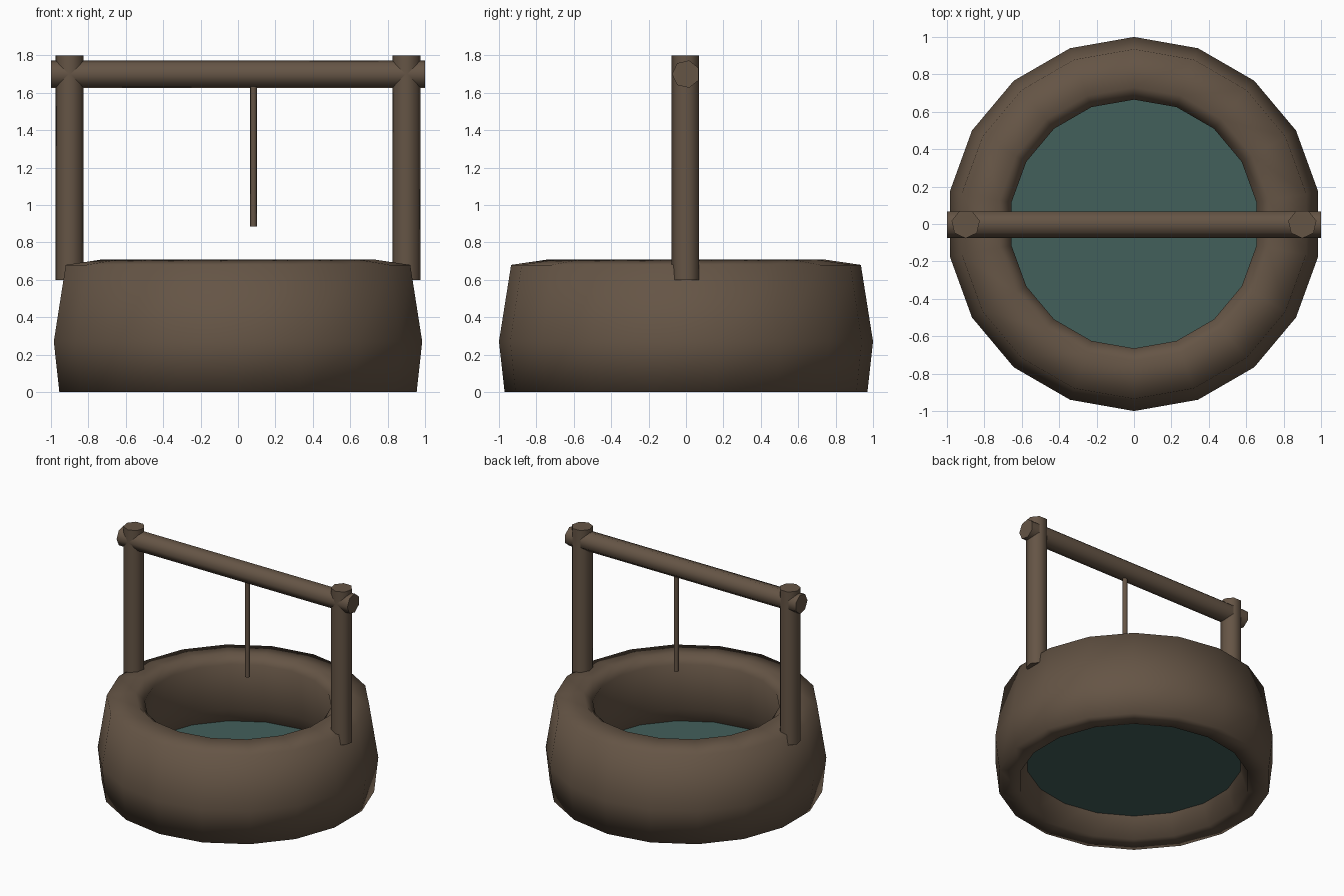
import bpy, bmesh, math
from mathutils import Matrix, Vector

cube = bpy.data.objects.get("Cube")
if cube:
    bpy.data.objects.remove(cube, do_unlink=True)


def material(name, rgb):
    mat = bpy.data.materials.new(name)
    mat.use_nodes = True
    mat.diffuse_color = (*rgb, 1)
    mat.node_tree.nodes["Principled BSDF"].inputs["Base Color"].default_value = (*rgb, 1)
    return mat


BROWN = material("weathered brown", (0.13, 0.09, 0.06))
TEAL = material("water teal", (0.055, 0.115, 0.105))
SIDES = 18


def finish(name, bm, mat, angle):
    bmesh.ops.recalc_face_normals(bm, faces=bm.faces)
    mesh = bpy.data.meshes.new(name)
    bm.to_mesh(mesh)
    bm.free()
    mesh.materials.append(mat)
    obj = bpy.data.objects.new(name, mesh)
    bpy.context.collection.objects.link(obj)
    bpy.ops.object.select_all(action="DESELECT")
    obj.select_set(True)
    bpy.context.view_layer.objects.active = obj
    bpy.ops.object.shade_smooth_by_angle(angle=math.radians(angle))
    return obj


def pole(name, start, end, radius, sides=7):
    """Capped cylinder between two points, with one corner facing the front."""
    start, end = Vector(start), Vector(end)
    axis = (end - start).normalized()
    front = Vector((0, -1, 0))
    frame = Matrix((front, axis.cross(front), axis)).transposed().to_4x4()
    bm = bmesh.new()
    bmesh.ops.create_cone(bm, cap_ends=True, segments=sides, radius1=radius,
                          radius2=radius, depth=(end - start).length)
    # bring the primitive's first corner onto its local x axis
    first = max(bm.verts, key=lambda v: v.co.z).co
    turn = Matrix.Rotation(-math.atan2(first.y, first.x), 4, "Z")
    bm.transform(Matrix.Translation((start + end) / 2) @ frame @ turn)
    return finish(name, bm, BROWN, 60)


# Rounded well wall: closed profile (radius, height) swept around z
profile = [(0.97, 0), (1.0, 0.27), (0.935, 0.68), (0.73, 0.71),
           (0.665, 0.65), (0.73, 0.27), (0.82, 0)]
bm = bmesh.new()
rings = []
for i in range(SIDES):
    a = math.pi / 2 + math.tau * i / SIDES
    rings.append([bm.verts.new((r * math.cos(a), r * math.sin(a), z)) for r, z in profile])
for i in range(SIDES):
    here, there = rings[i], rings[(i + 1) % SIDES]
    for j in range(len(profile)):
        k = (j + 1) % len(profile)
        bm.faces.new((here[j], there[j], there[k], here[k]))
finish("well_wall", bm, BROWN, 180)

# Water surface
bm = bmesh.new()
bmesh.ops.create_circle(bm, cap_ends=True, segments=SIDES, radius=0.77)
bm.transform(Matrix.Translation((0, 0, 0.16)))
water = finish("water", bm, TEAL, 30)
if water.data.polygons[0].normal.z < 0:
    water.data.flip_normals()

# Posts, crossbeam and hanging rope
for side, x in (("left", 0.9), ("right", -0.9)):
    pole(side + "_post", (x, 0, 0.6), (x, 0, 1.8), 0.077)
pole("crossbeam", (-1, 0, 1.7), (1, 0, 1.7), 0.075)
pole("rope", (0.083, 0, 0.885), (0.083, 0, 1.68), 0.018)
